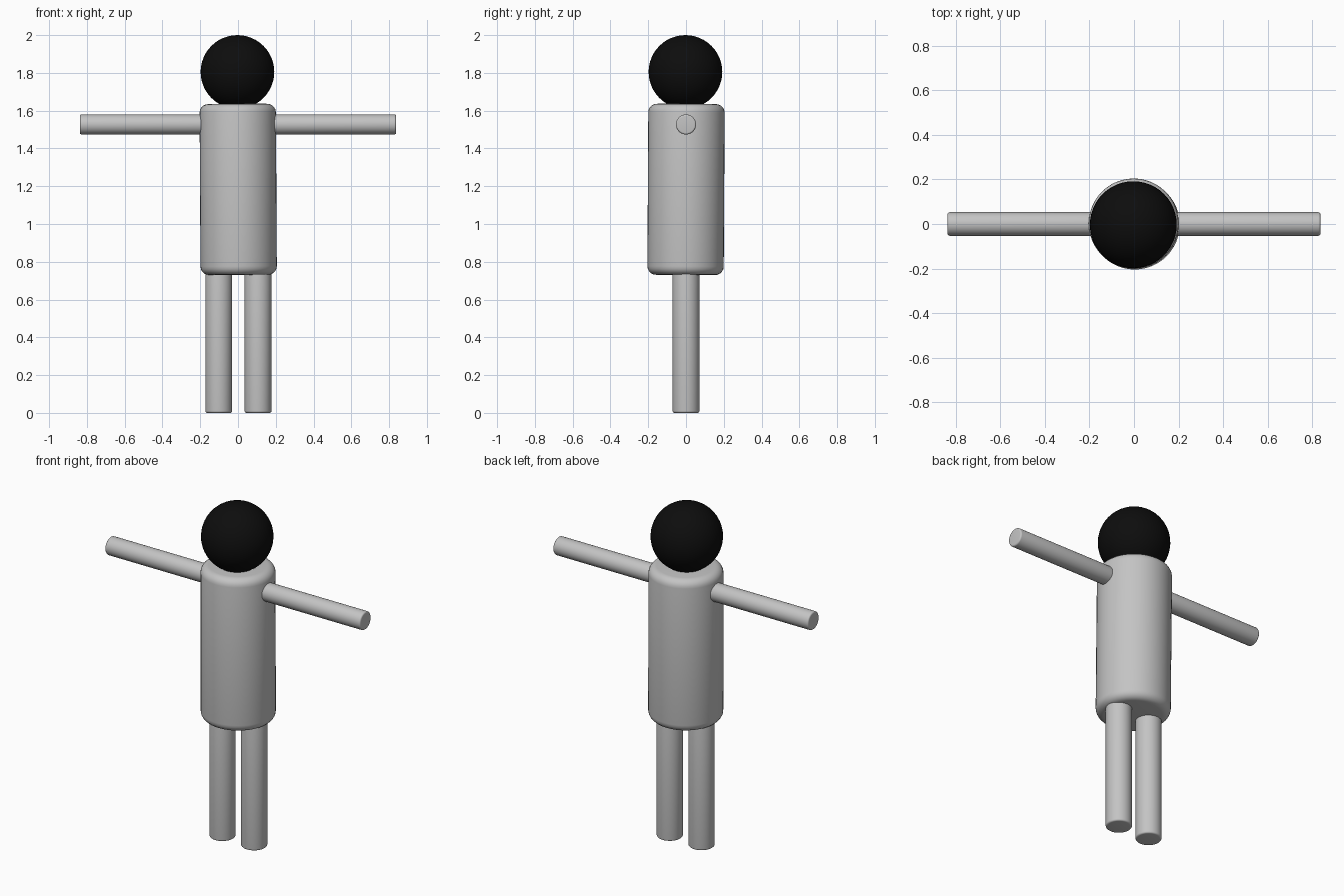
import bpy, bmesh, math

if "Cube" in bpy.data.objects:
    bpy.data.objects.remove(bpy.data.objects["Cube"])


def material(name, rgb):
    m = bpy.data.materials.new(name)
    m.diffuse_color = (*rgb, 1)
    m.use_nodes = True
    m.node_tree.nodes["Principled BSDF"].inputs["Base Color"].default_value = m.diffuse_color
    return m


grey = material("light grey", (0.55, 0.55, 0.55))
black = material("black", (0.004, 0.004, 0.004))


def finish(obj, name, mat):
    obj.name = name
    obj.data.materials.append(mat)
    bpy.ops.object.shade_smooth_by_angle(angle=math.radians(40))


def rounded_cylinder(name, radius, length, centre, rim, rotation=(0, 0, 0)):
    """Cylinder whose two end rims are rounded off."""
    bpy.ops.mesh.primitive_cylinder_add(vertices=48, radius=radius, depth=length,
                                        location=centre, rotation=rotation)
    obj = bpy.context.object
    bm = bmesh.new()
    bm.from_mesh(obj.data)
    rims = [e for e in bm.edges
            if abs(e.verts[0].co.z - e.verts[1].co.z) < 1e-5]
    bmesh.ops.bevel(bm, geom=rims, offset=rim, segments=5, profile=0.5,
                    affect='EDGES', clamp_overlap=True)
    bm.to_mesh(obj.data)
    bm.free()
    finish(obj, name, grey)


# Head
bpy.ops.mesh.primitive_uv_sphere_add(segments=48, ring_count=24, radius=0.195,
                                     location=(-0.003, -0.003, 1.805))
finish(bpy.context.object, "head", black)

# Torso, leaning very slightly
rounded_cylinder("torso", 0.202, 0.905, (0.001, 0, 1.183), 0.045,
                 (-0.006, -0.006, 0))

# Arms and legs
for side, s in (("left", 1), ("right", -1)):
    rounded_cylinder(side + "_arm", 0.053, 0.70, (s * 0.487, 0, 1.527), 0.009,
                     (0, math.pi / 2, 0))
    rounded_cylinder(side + "_leg", 0.071, 0.80, (s * 0.104 + 0.002, 0, 0.40), 0.01)
